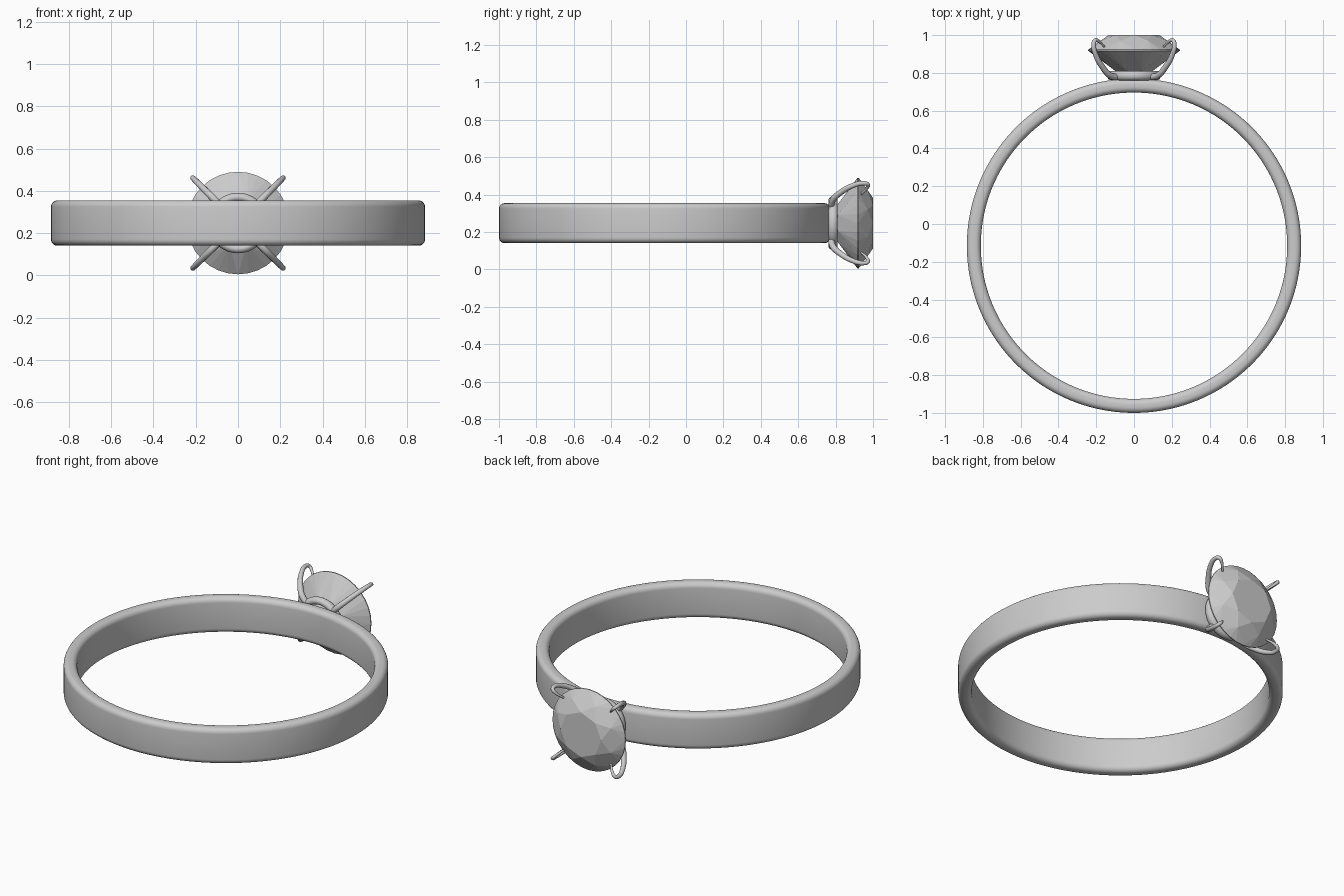
import bpy, bmesh
from math import sin, cos, pi, radians

if "Cube" in bpy.data.objects:
    bpy.data.objects.remove(bpy.data.objects["Cube"])

CZ = 0.2475          # height of the ring's mid plane and the stone's axis
BAND_Y = -0.115      # centre of the band


def make_object(name, verts, faces, smooth=None):
    mesh = bpy.data.meshes.new(name)
    mesh.from_pydata(verts, [], faces)
    bm = bmesh.new()
    bm.from_mesh(mesh)
    bmesh.ops.recalc_face_normals(bm, faces=bm.faces)
    bm.to_mesh(mesh)
    bm.free()
    obj = bpy.data.objects.new(name, mesh)
    bpy.context.collection.objects.link(obj)
    if smooth:
        bpy.ops.object.select_all(action='DESELECT')
        bpy.context.view_layer.objects.active = obj
        obj.select_set(True)
        bpy.ops.object.shade_smooth_by_angle(angle=radians(smooth))
    return obj


def lathe(name, profile, place, steps):
    """Revolve a closed (radius, height) profile; place() maps it into the scene."""
    n = len(profile)
    verts = [place(r, 2 * pi * i / steps, h) for i in range(steps) for r, h in profile]
    faces = [(i * n + j, i * n + (j + 1) % n,
              (i + 1) % steps * n + (j + 1) % n, (i + 1) % steps * n + j)
             for i in range(steps) for j in range(n)]
    return make_object(name, verts, faces, 40)


def rounded_rect(cx, half_w, half_h, rad, seg=6):
    pts = []
    for q, (sx, sy) in enumerate([(1, 1), (-1, 1), (-1, -1), (1, -1)]):
        for k in range(seg + 1):
            a = pi / 2 * (q + k / seg)
            pts.append((cx + sx * (half_w - rad) + rad * cos(a),
                        sy * (half_h - rad) + rad * sin(a)))
    return pts


def around_z(r, a, h):
    return (r * cos(a), BAND_Y + r * sin(a), CZ + h)


def around_y(r, a, y):
    return (r * cos(a), y, CZ + r * sin(a))


# Band
lathe("band", rounded_rect(0.848, 0.037, 0.107, 0.03), around_z, 160)

# Seat ring under the stone
seat_profile = [(0.122 + 0.021 * cos(2 * pi * k / 16), 0.786 + 0.025 * sin(2 * pi * k / 16))
                for k in range(16)]
lathe("seat", seat_profile, around_y, 64)

# Brilliant-cut stone: table, crown, girdle, pavilion, culet
verts, faces = [], []


def ring(r, y, count, offset=0.0):
    start = len(verts)
    verts.extend(around_y(r, 2 * pi * (i + offset) / count, y) for i in range(count))
    return [start + i for i in range(count)]


table = ring(0.135, 1.0, 8)
star = ring(0.192, 0.97, 8, 0.5)
upper = ring(0.2425, 0.923, 32)
lower = ring(0.2425, 0.917, 32)
pavilion = ring(0.11, 0.812, 8, 0.5)
culet = len(verts)
verts.append((0, 0.762, CZ))

faces.append(table)
for i in range(32):
    j = (i + 1) % 32
    faces.append((upper[i], upper[j], lower[j], lower[i]))
    faces.append((star[i // 4], upper[i], upper[j]))
    faces.append((pavilion[i // 4], lower[j], lower[i]))
for i in range(8):
    faces.append((table[i], table[(i + 1) % 8], star[i]))
    faces.append((table[i], star[i - 1], upper[4 * i], star[i]))
    faces.append((culet, pavilion[i - 1], lower[4 * i], pavilion[i]))
make_object("gemstone", verts, faces)

# Four claw prongs: (radius from stone axis, y, thickness)
path = [(0.115, 0.778, 1.1), (0.175, 0.785, 1.1), (0.235, 0.83, 1.0), (0.283, 0.89, 0.9),
        (0.302, 0.945, 0.8), (0.292, 0.972, 0.7), (0.265, 0.968, 0.55), (0.222, 0.938, 0.35)]
for n in range(4):
    curve = bpy.data.curves.new(f"prong_{n + 1}", 'CURVE')
    curve.dimensions = '3D'
    curve.bevel_depth = 0.0155
    curve.bevel_resolution = 3
    curve.resolution_u = 6
    curve.use_fill_caps = True
    spline = curve.splines.new('BEZIER')
    spline.bezier_points.add(len(path) - 1)
    for p, (r, y, t) in zip(spline.bezier_points, path):
        p.co = around_y(r, pi / 4 + n * pi / 2, y)
        p.radius = t
        p.handle_left_type = p.handle_right_type = 'AUTO'
    obj = bpy.data.objects.new(f"prong_{n + 1}", curve)
    bpy.context.collection.objects.link(obj)
